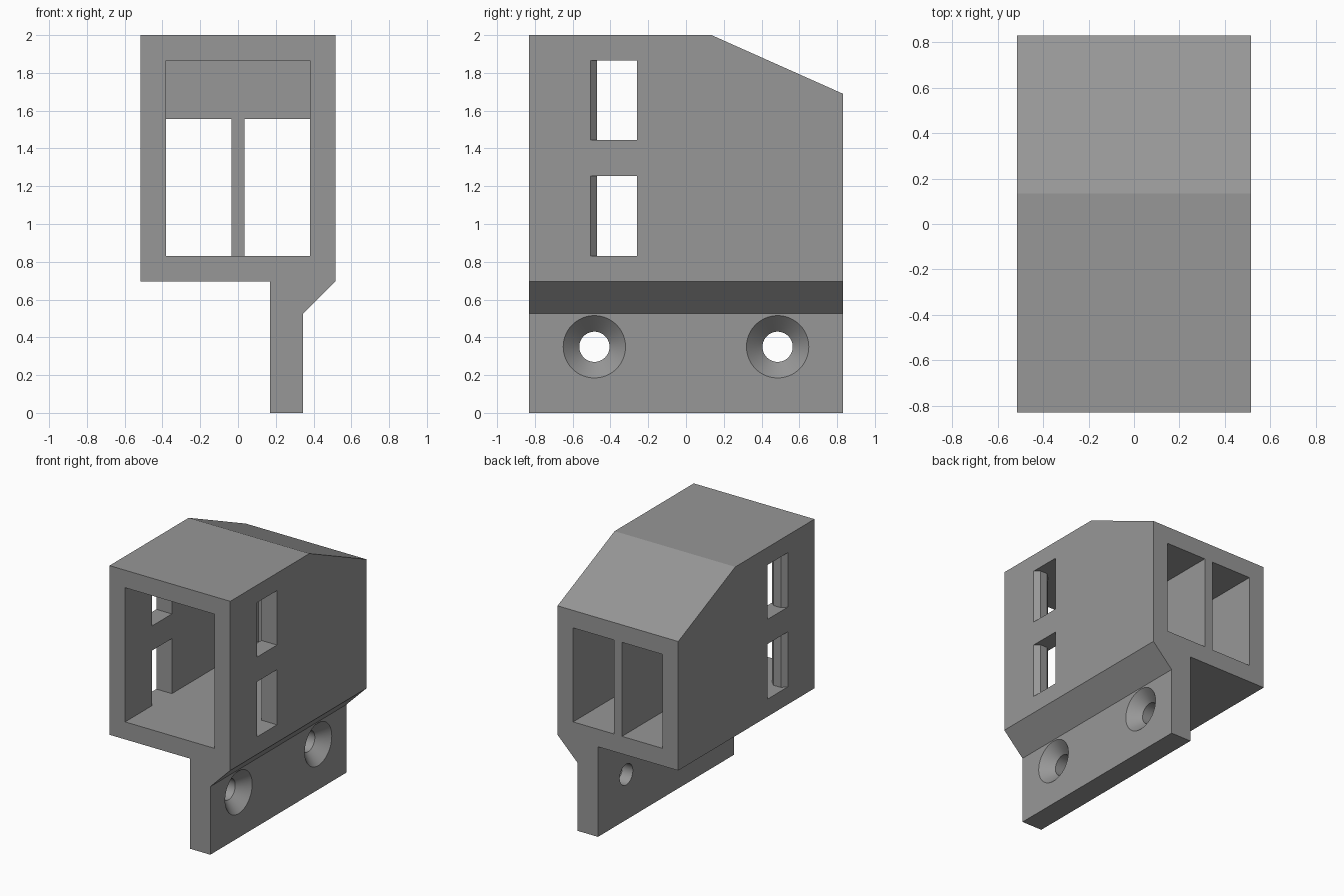
import bpy, bmesh, math
from mathutils import Vector

if "Cube" in bpy.data.objects:
    bpy.data.objects.remove(bpy.data.objects["Cube"])

grey = bpy.data.materials.new("plain grey")
grey.diffuse_color = (0.31, 0.31, 0.31, 1)
grey.use_nodes = True
grey.node_tree.nodes["Principled BSDF"].inputs["Base Color"].default_value = grey.diffuse_color


def prism(name, points, offset):
    """Extrude a closed 3D polygon along an offset vector."""
    bm = bmesh.new()
    face = bm.faces.new([bm.verts.new(p) for p in points])
    ext = bmesh.ops.extrude_face_region(bm, geom=[face])
    verts = [g for g in ext["geom"] if isinstance(g, bmesh.types.BMVert)]
    bmesh.ops.translate(bm, verts=verts, vec=Vector(offset))
    bmesh.ops.recalc_face_normals(bm, faces=bm.faces[:])
    mesh = bpy.data.meshes.new(name)
    bm.to_mesh(mesh)
    bm.free()
    mesh.materials.append(grey)
    obj = bpy.data.objects.new(name, mesh)
    bpy.context.collection.objects.link(obj)
    return obj


def box(name, x0, x1, y0, y1, z0, z1):
    pts = [(x0, y0, z0), (x1, y0, z0), (x1, y0, z1), (x0, y0, z1)]
    return prism(name, pts, (0, y1 - y0, 0))


def lathe_x(name, profile, y, z, segments=64):
    """Solid of revolution about an x-parallel axis; profile = (x, radius)."""
    bm = bmesh.new()
    rings = []
    for x, r in profile:
        rings.append([bm.verts.new((x, y + r * math.cos(math.tau * i / segments),
                                    z + r * math.sin(math.tau * i / segments)))
                      for i in range(segments)])
    for a, b in zip(rings, rings[1:]):
        for i in range(segments):
            j = (i + 1) % segments
            bm.faces.new((a[i], a[j], b[j], b[i]))
    bm.faces.new(rings[0])
    bm.faces.new(rings[-1])
    bmesh.ops.recalc_face_normals(bm, faces=bm.faces[:])
    mesh = bpy.data.meshes.new(name)
    bm.to_mesh(mesh)
    bm.free()
    mesh.materials.append(grey)
    obj = bpy.data.objects.new(name, mesh)
    bpy.context.collection.objects.link(obj)
    return obj


# Housing with its mounting flange: one profile swept front to back
W, D = 0.515, 0.83
profile = [(-W, 2), (-W, 0.695), (0.17, 0.695), (0.17, 0), (0.345, 0),
           (0.345, 0.525), (W, 0.695), (W, 2)]
body = prism("housing", [(x, -D, z) for x, z in profile], (0, 2 * D, 0))

cutters = []

# Sloping rear roof
slope = (1.69 - 2) / (D - 0.135)
roof = [(0.135 - 0.2, 2 - 0.2 * slope), (D + 0.1, 1.69 + 0.1 * slope), (D + 0.1, 2.3)]
cutters.append(prism("roof_cutter", [(-1, y, z) for y, z in roof], (2, 0, 0)))

# Main chamber, open at the front
BACK = 0.30
cutters.append(box("chamber_cutter", -0.382, 0.382, -1, BACK, 0.83, 1.865))

# Twin rear tunnels on either side of a divider
for x0, x1 in ((-0.382, -0.035), (0.035, 0.382)):
    cutters.append(box("tunnel_cutter", x0, x1, BACK - 0.05, 1, 0.83, 1.555))

# Side windows with a raised, bevelled lip on the front edge
for side in (-1, 1):
    plan = [(0.53, -0.505), (W, -0.505), (W - 0.035, -0.47), (0.417, -0.47),
            (0.382, -0.505), (0.36, -0.505), (0.36, -0.26), (0.53, -0.26)]
    for z0, z1 in ((0.83, 1.255), (1.445, 1.865)):
        cutters.append(prism("window_cutter", [(side * x, y, z0) for x, y in plan],
                             (0, 0, z1 - z0)))

# Countersunk screw holes in the flange
for y in (-0.485, 0.485):
    cutters.append(lathe_x("screw_hole_cutter",
                           [(0.1, 0.08), (0.26, 0.08), (0.345, 0.165), (0.365, 0.185)],
                           y, 0.35))

# Cut everything, then remove the cutters
bpy.context.view_layer.objects.active = body
body.select_set(True)
for c in cutters:
    mod = body.modifiers.new("cut", "BOOLEAN")
    mod.operation = "DIFFERENCE"
    mod.solver = "EXACT"
    mod.object = c
    bpy.ops.object.modifier_apply(modifier=mod.name)
for c in cutters:
    bpy.data.objects.remove(c)

bpy.ops.object.shade_smooth_by_angle(angle=math.radians(20))
